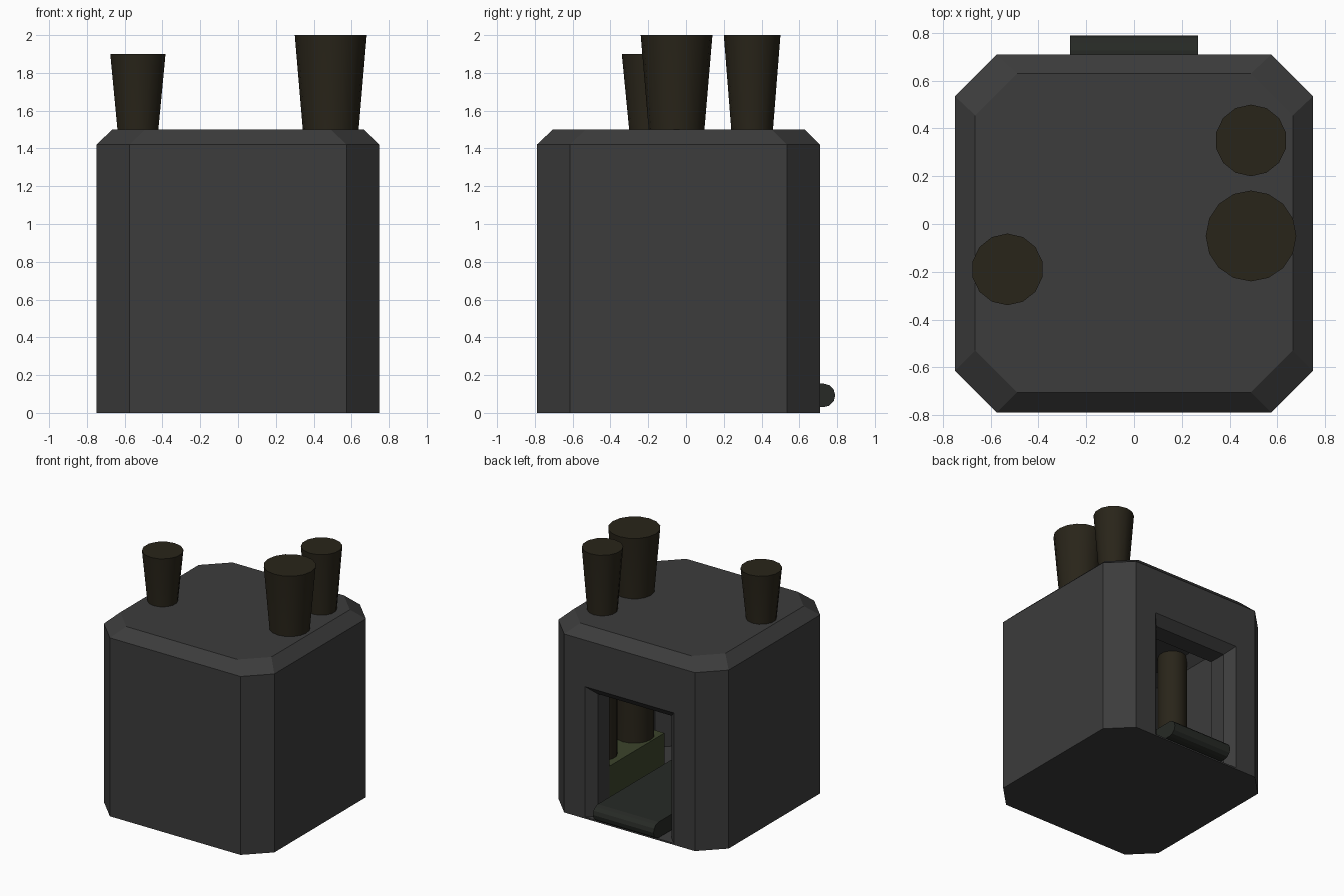
import bpy, bmesh, math

if "Cube" in bpy.data.objects:
    bpy.data.objects.remove(bpy.data.objects["Cube"])


def material(name, rgb):
    m = bpy.data.materials.new(name)
    m.diffuse_color = (*rgb, 1)
    m.use_nodes = True
    m.node_tree.nodes["Principled BSDF"].inputs["Base Color"].default_value = m.diffuse_color
    return m


DARK = material("dark_casing", (0.045, 0.045, 0.045))
BROWN = material("brown_pipe", (0.022, 0.018, 0.010))
GREEN = material("green_block", (0.045, 0.058, 0.025))
BELT = material("belt_rubber", (0.020, 0.023, 0.019))


def loft(name, rings, mat):
    """Closed solid through a list of equal-length vertex rings."""
    bm = bmesh.new()
    loops = [[bm.verts.new(p) for p in ring] for ring in rings]
    n = len(loops[0])
    for a, b in zip(loops, loops[1:]):
        for i in range(n):
            j = (i + 1) % n
            bm.faces.new((a[i], a[j], b[j], b[i]))
    bm.faces.new(loops[0])
    bm.faces.new(loops[-1])
    bmesh.ops.recalc_face_normals(bm, faces=bm.faces)
    me = bpy.data.meshes.new(name)
    bm.to_mesh(me)
    bm.free()
    me.materials.append(mat)
    ob = bpy.data.objects.new(name, me)
    bpy.context.collection.objects.link(ob)
    return ob


def octagon(hx, y0, y1, c, z):
    """Rectangle with cut corners."""
    return [(-hx + c, y0, z), (hx - c, y0, z), (hx, y0 + c, z), (hx, y1 - c, z),
            (hx - c, y1, z), (-hx + c, y1, z), (-hx, y1 - c, z), (-hx, y0 + c, z)]


def arch(hw, y, z0, z1):
    return [(-hw, y, z0), (hw, y, z0), (hw, y, z1), (-hw, y, z1)]


# Casing with bevelled corners and top rim
casing = loft("casing", [octagon(0.75, -0.79, 0.71, 0.175, 0),
                         octagon(0.75, -0.79, 0.71, 0.175, 1.42),
                         octagon(0.665, -0.705, 0.63, 0.175, 1.5)], DARK)

# Hollow interior and bevelled doorway at the back
cavity = loft("cavity_cutter", [octagon(0.65, -0.69, 0.50, 0.15, 0.02),
                                octagon(0.65, -0.69, 0.50, 0.15, 1.33),
                                octagon(0.58, -0.62, 0.43, 0.15, 1.40)], DARK)
doorway = loft("doorway_cutter", [arch(0.44, 0.76, 0.012, 1.10),
                                  arch(0.325, 0.645, 0.012, 0.985),
                                  arch(0.325, 0.45, 0.012, 0.985)], DARK)
bpy.context.view_layer.objects.active = casing
for cutter in (cavity, doorway):
    cutter.hide_render = True
    mod = casing.modifiers.new("cut", "BOOLEAN")
    mod.operation = "DIFFERENCE"
    mod.solver = "EXACT"
    mod.object = cutter
    bpy.ops.object.modifier_apply(modifier=mod.name)
    bpy.data.objects.remove(cutter)


# Flared pipes running through the roof
def pipe(name, x, y, r, r_top, z0, z_top, sides):
    def ring(rad, z):
        return [(x + rad * math.sin(math.tau * i / sides),
                 y + rad * math.cos(math.tau * i / sides), z) for i in range(sides)]
    ob = loft(name, [ring(r, z0), ring(r, 1.47), ring(r_top, z_top)], BROWN)
    bpy.ops.object.select_all(action="DESELECT")
    ob.select_set(True)
    bpy.context.view_layer.objects.active = ob
    bpy.ops.object.shade_smooth_by_angle(angle=math.radians(40))


pipe("left_pipe", -0.53, -0.19, 0.108, 0.15, 0.02, 1.9, 14)
pipe("right_large_pipe", 0.49, -0.05, 0.145, 0.19, 0.34, 2.0, 16)
pipe("right_small_pipe", 0.49, 0.35, 0.108, 0.15, 0.34, 2.0, 14)

# Block under the right pipes
loft("pipe_block", [[(0.33, -0.2, z), (0.648, -0.2, z), (0.648, 0.49, z), (0.33, 0.49, z)]
                    for z in (0.02, 0.35)], GREEN)

# Conveyor belt with rounded ends
R, ZC = 0.0625, 0.0925
profile = []
for yc, start in ((0.7275, -90), (-0.56, 90)):
    for k in range(7):
        a = math.radians(start + 30 * k)
        profile.append((yc + R * math.cos(a), ZC + R * math.sin(a)))
loft("conveyor", [[(x, y, z) for y, z in profile] for x in (-0.267, 0.267)], BELT)
